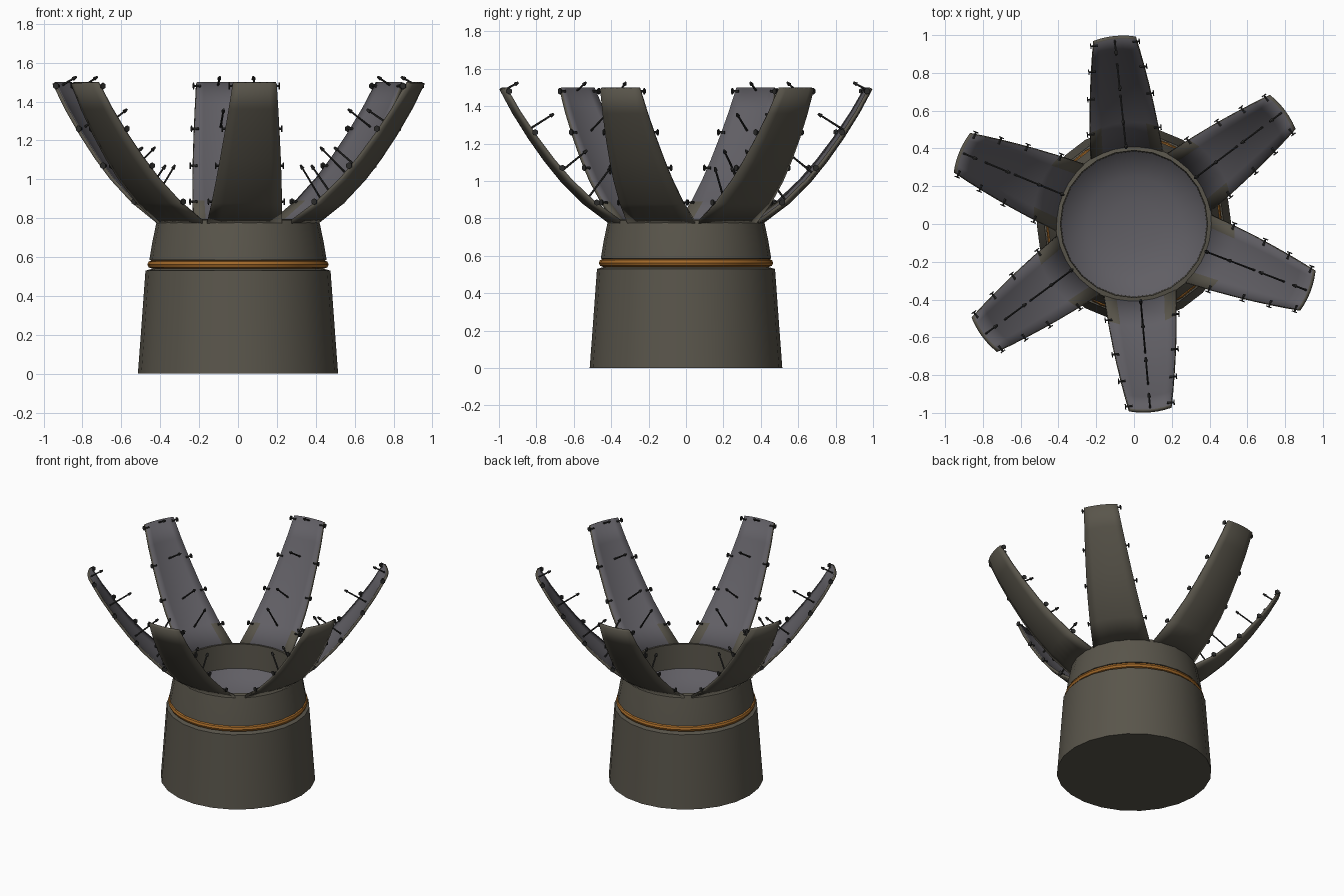
import bpy, bmesh, math
from mathutils import Vector

if "Cube" in bpy.data.objects:
    bpy.data.objects.remove(bpy.data.objects["Cube"])


def mat(name, rgb):
    m = bpy.data.materials.new(name)
    m.diffuse_color = (*rgb, 1)
    m.use_nodes = True
    m.node_tree.nodes["Principled BSDF"].inputs["Base Color"].default_value = m.diffuse_color
    return m


OLIVE = mat("dark_olive", (0.10, 0.091, 0.070))
GREY = mat("inner_grey", (0.118, 0.113, 0.128))
ORANGE = mat("orange_band", (0.36, 0.14, 0.022))
BLACK = mat("spike_black", (0.025, 0.025, 0.024))


def make(name, verts, faces, mats, angle=40):
    me = bpy.data.meshes.new(name)
    me.from_pydata(verts, [], faces)
    ob = bpy.data.objects.new(name, me)
    bpy.context.collection.objects.link(ob)
    for m in mats:
        me.materials.append(m)
    bpy.ops.object.select_all(action='DESELECT')
    ob.select_set(True)
    bpy.context.view_layer.objects.active = ob
    bpy.ops.object.shade_smooth_by_angle(angle=math.radians(angle))
    return ob


def lathe(name, prof, m, n=24, closed=False):
    """Revolve (radius, z) points around z; radius 0 makes a pole."""
    bm_v, rings = [], []
    for r, z in prof:
        if r == 0:
            rings.append([len(bm_v)] * n)
            bm_v.append((0, 0, z))
        else:
            rings.append(list(range(len(bm_v), len(bm_v) + n)))
            bm_v += [(r * math.cos(2 * math.pi * k / n), r * math.sin(2 * math.pi * k / n), z)
                     for k in range(n)]
    pairs = list(zip(rings, rings[1:])) + ([(rings[-1], rings[0])] if closed else [])
    faces = []
    for a, b in pairs:
        for k in range(n):
            q = [a[k], a[(k + 1) % n], b[(k + 1) % n], b[k]]
            faces.append(list(dict.fromkeys(q)))
    return make(name, bm_v, faces, [m])


# Cup: body, band, collar and inner bowl
lathe("cup_body", [(0, 0), (0.515, 0), (0.50, 0.2), (0.476, 0.53), (0.44, 0.54), (0.44, 0.6)], OLIVE)
lathe("cup_band", [(0.445 + 0.021 * math.cos(a), 0.562 + 0.021 * math.sin(a))
                   for a in [math.pi * k / 4 for k in range(8)]], ORANGE, 32, True)
lathe("cup_collar", [(0.43, 0.58), (0.456, 0.585), (0.44, 0.68), (0.417, 0.79),
                     (0.39, 0.795), (0.385, 0.60)], OLIVE)
lathe("inner_bowl", [(0.388, 0.62), (0.34, 0.575), (0.25, 0.535), (0.13, 0.51), (0, 0.505)][::-1], GREY)

# Petal side profile (radius, z)
PROF = [(0.40, 0.785), (0.54, 0.89), (0.66, 1.01), (0.745, 1.115), (0.83, 1.235), (0.915, 1.37), (0.985, 1.5)]
COLS = 6


def spot(z):
    """Radius, half width and profile direction of a petal at height z."""
    for (r0, z0), (r1, z1) in zip(PROF, PROF[1:]):
        if z <= z1:
            break
    t = (z - z0) / (z1 - z0)
    half = 0.19 - 0.08 * (z - 0.785) / 0.715
    return r0 + (r1 - r0) * t, half, Vector((r1 - r0, 0, z1 - z0)).normalized()


def at(z, s, a):
    """Point on petal at height z and sideways position s in -1..1."""
    r, half, _ = spot(z)
    x, y = r - (s * half) ** 2 / 0.84, s * half
    return Vector((x * math.cos(a) - y * math.sin(a), x * math.sin(a) + y * math.cos(a), z))


def rod(bm, p, q, r1, r2, seg=6):
    d = q - p
    mtx = d.to_track_quat('Z', 'Y').to_matrix().to_4x4()
    mtx.translation = (p + q) / 2
    bmesh.ops.create_cone(bm, cap_ends=True, segments=seg, radius1=r1, radius2=r2,
                          depth=d.length, matrix=mtx)


CENTRE_PINS = [(1.485, 0.08), (1.27, 0.16), (1.04, 0.19), (0.89, 0.22)]
EDGE_PINS = [1.48, 1.26, 1.07, 0.885]

for i, deg in enumerate([37, 96, 157.5, 216.5, 275, 339]):
    a = math.radians(deg)
    # Petal: grey inside, olive outside
    verts = [at(z, -1 + 2 * j / COLS, a) for _, z in PROF for j in range(COLS + 1)]
    w = COLS + 1
    faces = [(k, k + w, k + w + 1, k + 1) for row in range(len(PROF) - 1)
             for k in range(row * w, row * w + COLS)]
    petal = make(f"petal_{i + 1}", verts, faces, [GREY, OLIVE])
    # olive corners at the foot of the petal
    for p in petal.data.polygons:
        if p.index in (0, COLS - 1):
            p.material_index = 1
    sol = petal.modifiers.new("thickness", 'SOLIDIFY')
    sol.thickness, sol.offset = 0.018, -1
    sol.material_offset = sol.material_offset_rim = 1

    # Spikes: long pins on the centre line, short headed pins on both edges
    bm = bmesh.new()
    for z, length in CENTRE_PINS:
        d = spot(z)[2]
        n = Vector((-d.z * math.cos(a), -d.z * math.sin(a), d.x))
        p = at(z, 0, a)
        q = p + n * length
        rod(bm, p - n * 0.01, q, 0.006, 0.005)
        rod(bm, q - n * 0.014, q + n * 0.008, 0.011, 0.006)
    for z in EDGE_PINS:
        for s in (-1, 1):
            side = Vector((-math.sin(a), math.cos(a), 0)) * s
            p = at(z, s, a)
            rod(bm, p - side * 0.02, p + side * 0.018, 0.008, 0.005)
            rod(bm, p + side * 0.014, p + side * 0.020, 0.017, 0.017)
    me = bpy.data.meshes.new(f"petal_spikes_{i + 1}")
    bm.to_mesh(me)
    bm.free()
    me.materials.append(BLACK)
    bpy.context.collection.objects.link(bpy.data.objects.new(f"petal_spikes_{i + 1}", me))
